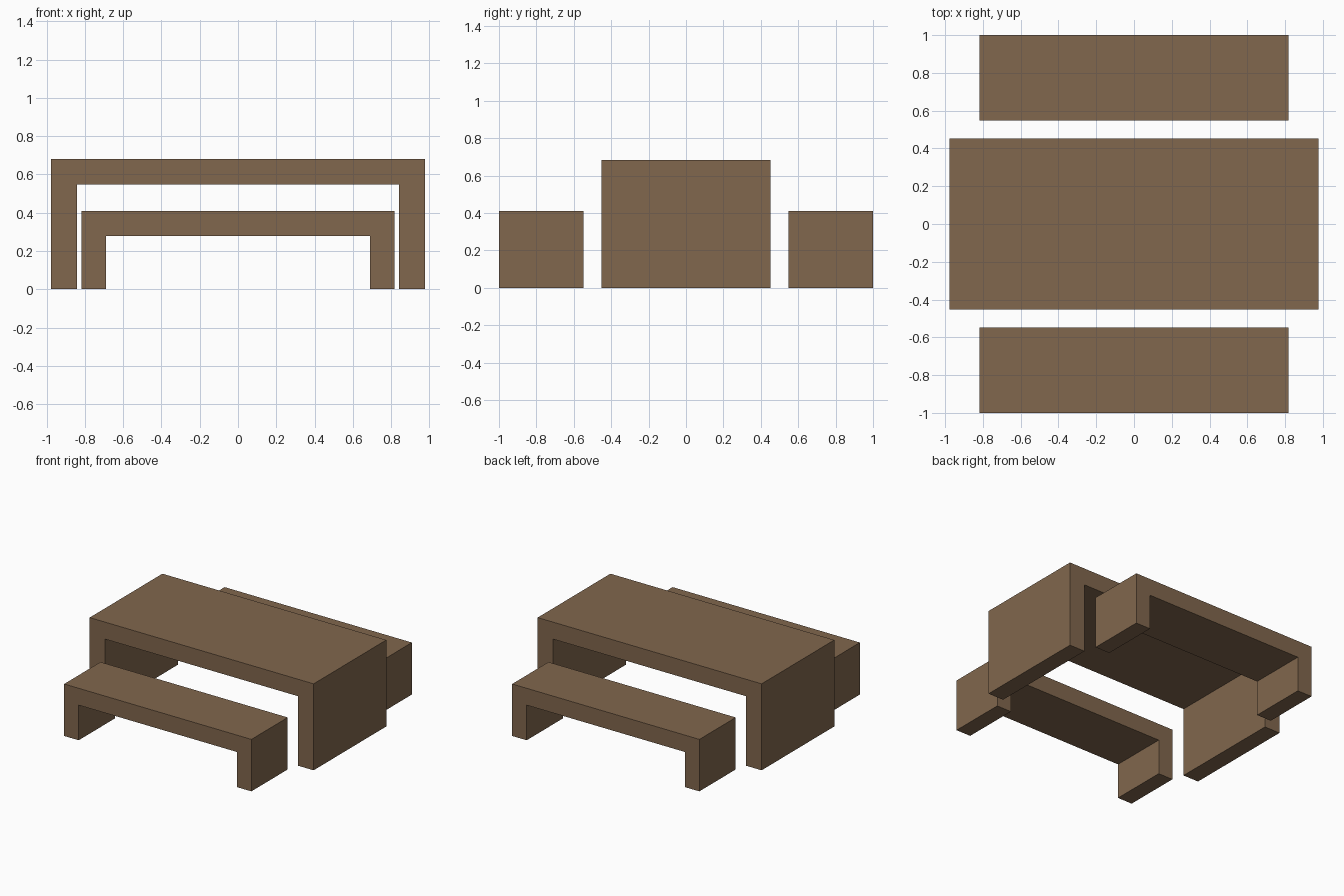
import bpy
import bmesh

if "Cube" in bpy.data.objects:
    bpy.data.objects.remove(bpy.data.objects["Cube"])

wood = bpy.data.materials.new("brown_wood")
wood.diffuse_color = (0.22, 0.135, 0.075, 1)
wood.use_nodes = True
wood.node_tree.nodes["Principled BSDF"].inputs["Base Color"].default_value = wood.diffuse_color


def make_arch(name, half_x, inner_x, top, underside, y0, y1):
    """Extrude an upside-down U profile (slab top with two slab legs) along y."""
    profile = [(-half_x, 0), (-inner_x, 0), (-inner_x, underside), (inner_x, underside),
               (inner_x, 0), (half_x, 0), (half_x, top), (-half_x, top)]
    bm = bmesh.new()
    face = bm.faces.new([bm.verts.new((x, y0, z)) for x, z in profile])
    ext = bmesh.ops.extrude_face_region(bm, geom=[face], use_keep_orig=True)
    moved = [v for v in ext["geom"] if isinstance(v, bmesh.types.BMVert)]
    bmesh.ops.translate(bm, vec=(0, y1 - y0, 0), verts=moved)
    bmesh.ops.recalc_face_normals(bm, faces=bm.faces)
    mesh = bpy.data.meshes.new(name)
    bm.to_mesh(mesh)
    bm.free()
    mesh.materials.append(wood)
    obj = bpy.data.objects.new(name, mesh)
    bpy.context.collection.objects.link(obj)
    return obj


# Table in the middle
make_arch("table", 0.977, 0.842, 0.682, 0.548, -0.453, 0.453)

# Matching benches in front and behind
for name, y0, y1 in (("front_bench", -1.0, -0.547), ("back_bench", 0.547, 1.0)):
    make_arch(name, 0.817, 0.69, 0.41, 0.277, y0, y1)
